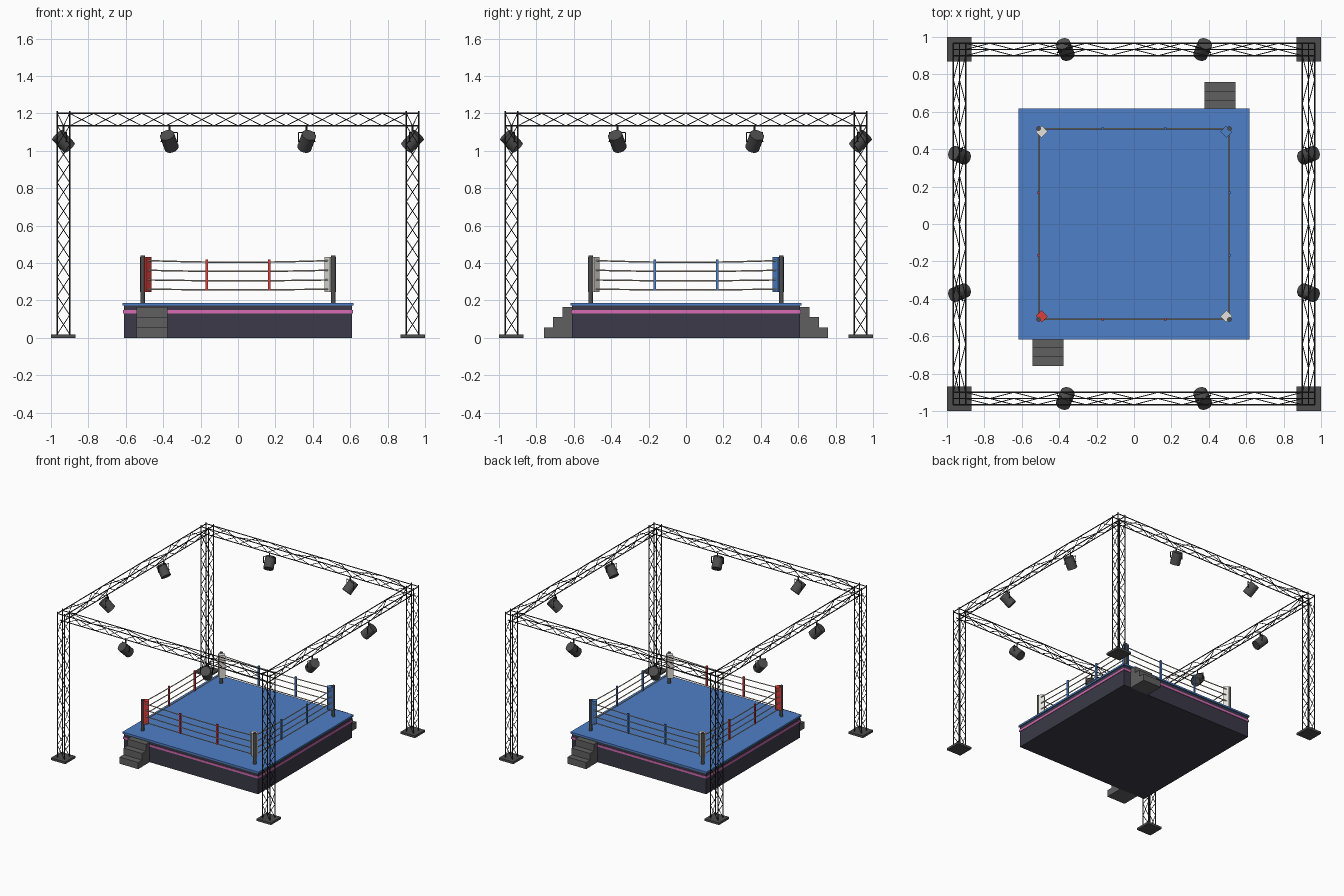
import bpy, bmesh, math
from mathutils import Vector, Matrix

if "Cube" in bpy.data.objects:
    bpy.data.objects.remove(bpy.data.objects["Cube"])


def material(name, r, g, b):
    m = bpy.data.materials.new(name)
    m.use_nodes = True
    m.diffuse_color = (r, g, b, 1)
    node = next(n for n in m.node_tree.nodes if n.type == 'BSDF_PRINCIPLED')
    node.inputs["Base Color"].default_value = (r, g, b, 1)
    return m


BLACK = material("truss black", 0.028, 0.028, 0.028)
DARK = material("dark metal", 0.075, 0.075, 0.075)
GREY = material("step grey", 0.115, 0.115, 0.115)
APRON = material("apron charcoal", 0.043, 0.042, 0.065)
PINK = material("stripe pink", 0.68, 0.15, 0.46)
BLUE = material("mat blue", 0.077, 0.215, 0.57)
RED = material("corner red", 0.72, 0.05, 0.045)
WHITE = material("corner white", 0.77, 0.76, 0.72)
ROPE = material("rope tan", 0.62, 0.56, 0.46)


def finish(bm, name, mat, smooth=False):
    me = bpy.data.meshes.new(name)
    bmesh.ops.recalc_face_normals(bm, faces=bm.faces)
    bm.to_mesh(me)
    bm.free()
    me.materials.append(mat)
    ob = bpy.data.objects.new(name, me)
    bpy.context.collection.objects.link(ob)
    if smooth:
        bpy.ops.object.select_all(action='DESELECT')
        ob.select_set(True)
        bpy.context.view_layer.objects.active = ob
        bpy.ops.object.shade_smooth_by_angle(angle=math.radians(40))
    return ob


def add_box(bm, centre, size, turn=Matrix()):
    mat = Matrix.Translation(centre) @ turn @ Matrix.Diagonal((*size, 1))
    bmesh.ops.create_cube(bm, size=1, matrix=mat)


def add_rod(bm, a, b, r, sides=6):
    a, b = Vector(a), Vector(b)
    turn = (b - a).to_track_quat('Z', 'Y').to_matrix().to_4x4()
    bmesh.ops.create_cone(bm, cap_ends=True, segments=sides, radius1=r, radius2=r,
                          depth=(b - a).length,
                          matrix=Matrix.Translation((a + b) / 2) @ turn)


def zigzag(bm, a0, a1, b0, b1, cells, phase):
    # lattice rods bouncing between chords a and b
    a0, a1, b0, b1 = map(Vector, (a0, a1, b0, b1))
    for i in range(cells):
        t, u = i / cells, (i + 1) / cells
        if (i + phase) % 2:
            add_rod(bm, a0.lerp(a1, t), b0.lerp(b1, u), 0.0024, 5)
        else:
            add_rod(bm, b0.lerp(b1, t), a0.lerp(a1, u), 0.0024, 5)


def quarter(k):
    return Matrix.Rotation(k * math.pi / 2, 4, 'Z')


def box(name, mat, centre, size):
    bm = bmesh.new()
    add_box(bm, centre, size)
    finish(bm, name, mat)


# Ring platform
box("apron", APRON, (0, 0, 0.0875), (1.22, 1.22, 0.175))
box("apron_stripe", PINK, (0, 0, 0.139), (1.228, 1.228, 0.017))
box("mat", BLUE, (0, 0, 0.18), (1.236, 1.236, 0.014))

# Entry steps at two opposite corners
for name, k in (("front_steps", 0), ("back_steps", 2)):
    bm = bmesh.new()
    for i in range(3):
        depth = 0.05 * (3 - i)
        add_box(bm, (-0.46, -0.61 - depth / 2, 0.055 * (i + 0.5)), (0.168, depth, 0.055))
    bm.transform(quarter(k))
    finish(bm, name, GREY)

SIDES = ("front", "right", "back", "left")
CORNERS = ("front_right", "front_left", "back_left", "back_right")
PADS = (RED, WHITE, BLUE, WHITE)
SPACERS = (RED, BLUE, BLUE, RED)
C, H = 0.933, 0.033          # truss centre line and half width
LOW, TOP = 1.133, 1.2        # beam chord heights

for k in range(4):
    turn = quarter(k)
    side, corner = SIDES[k], CORNERS[k]

    # Corner post
    bm = bmesh.new()
    add_rod(bm, (-0.51, -0.51, 0.18), (-0.51, -0.51, 0.44), 0.0125, 12)
    bm.transform(turn)
    finish(bm, corner + "_post", DARK, True)

    # Corner pad, set diagonally
    bm = bmesh.new()
    add_box(bm, (-0.493, -0.493, 0.339), (0.046, 0.044, 0.188),
            Matrix.Rotation(-math.pi / 4, 4, 'Z'))
    bm.transform(turn)
    finish(bm, corner + "_pad", PADS[k])

    # Four sagging ropes
    curve = bpy.data.curves.new(side + "_ropes", 'CURVE')
    curve.dimensions = '3D'
    curve.bevel_depth = 0.0038
    curve.bevel_resolution = 2
    curve.materials.append(ROPE)
    for z, sag in ((0.26, 0.003), (0.31, 0.005), (0.362, 0.007), (0.414, 0.01)):
        spline = curve.splines.new('POLY')
        spline.points.add(12)
        for i, p in enumerate(spline.points):
            x = -1 + i / 6
            p.co = (x * 0.505, -0.51, z - sag * (1 - x * x), 1)
    ropes = bpy.data.objects.new(side + "_ropes", curve)
    ropes.matrix_world = turn
    bpy.context.collection.objects.link(ropes)

    # Rope spacers
    bm = bmesh.new()
    for x in (-0.167, 0.167):
        add_box(bm, (x, -0.51, 0.337), (0.014, 0.012, 0.166))
    bm.transform(turn)
    finish(bm, side + "_rope_spacers", SPACERS[k])

    # Tower base plate
    bm = bmesh.new()
    add_box(bm, (-0.935, -0.935, 0.009), (0.13, 0.13, 0.018))
    bm.transform(turn)
    finish(bm, corner + "_base_plate", DARK)

    # Square lattice tower
    bm = bmesh.new()
    for f in range(4):
        ax, ay, _ = quarter(f) @ Vector((-H, -H, 0))
        bx, by, _ = quarter(f) @ Vector((H, -H, 0))
        add_rod(bm, (ax - C, ay - C, 0.015), (ax - C, ay - C, 1.213), 0.004)
        zigzag(bm, (ax - C, ay - C, 0.02), (ax - C, ay - C, LOW),
               (bx - C, by - C, 0.02), (bx - C, by - C, LOW), 11, 0)
    bm.transform(turn)
    finish(bm, corner + "_tower", BLACK)

    # Triangular lattice beam, single chord below
    bm = bmesh.new()
    outer, inner, lower = (-C - H, TOP), (-C + H, TOP), (-C, LOW)
    for y, z in (outer, inner, lower):
        add_rod(bm, (-0.965, y, z), (0.965, y, z), 0.004)
    for (ya, za), (yb, zb), cells, phase in ((*(outer, lower), 14, 0),
                                             (*(inner, lower), 14, 1),
                                             (*(outer, inner), 7, 0)):
        zigzag(bm, (-0.9, ya, za), (0.9, ya, za), (-0.9, yb, zb), (0.9, yb, zb),
               cells, phase)
    bm.transform(turn)
    finish(bm, side + "_beam", BLACK)

    # Two hanging spotlights aimed at the ring
    for label, x in (("a", -0.367), ("b", 0.367)):
        centre = Vector((x, -C, 1.05))
        aim = Vector((-x, C, -1.0)).normalized()
        across = Vector((C, x, 0)).normalized()

        bm = bmesh.new()
        add_rod(bm, centre - aim * 0.048, centre + aim * 0.048, 0.039, 16)
        front = max((f for f in bm.faces if len(f.verts) == 16),
                    key=lambda f: f.calc_center_median().dot(aim))
        bmesh.ops.inset_region(bm, faces=[front], thickness=0.004)
        bmesh.ops.translate(bm, verts=front.verts[:], vec=aim * -0.006)
        bm.transform(turn)
        finish(bm, f"{side}_spotlight_{label}", DARK, True)

        # Thin yoke holding the lamp
        bm = bmesh.new()
        bar = Vector((x, -C, 1.098))
        add_rod(bm, (x, -C, LOW), bar, 0.005, 8)
        add_rod(bm, bar - across * 0.046, bar + across * 0.046, 0.003)
        for s in (-1, 1):
            add_rod(bm, bar + across * s * 0.046, centre + across * s * 0.046, 0.003)
            add_rod(bm, centre + across * s * 0.035, centre + across * s * 0.049, 0.004, 8)
        bm.transform(turn)
        finish(bm, f"{side}_spotlight_yoke_{label}", BLACK)
